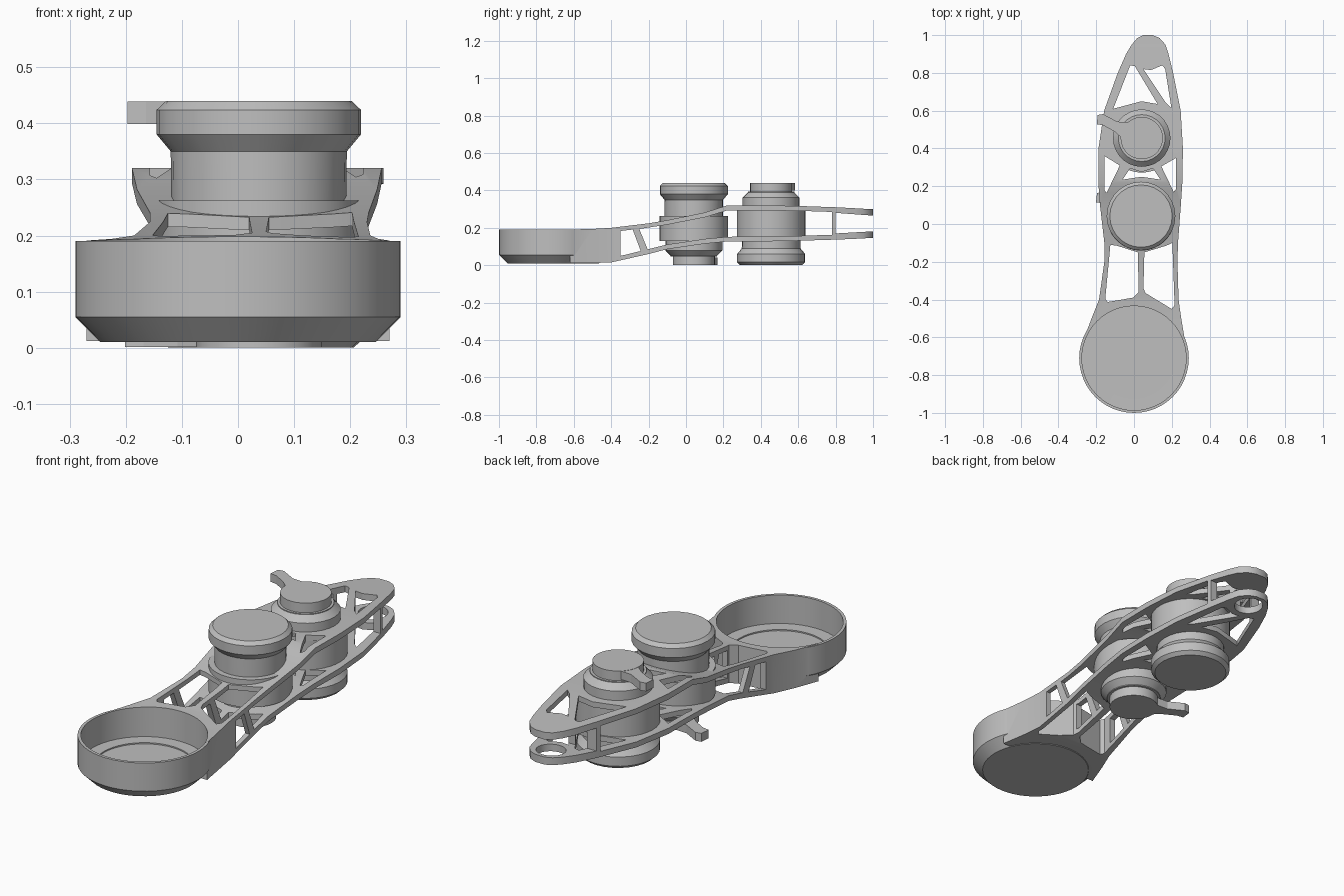
import bpy
import bmesh
import math
from mathutils import Vector

if "Cube" in bpy.data.objects:
    bpy.data.objects.remove(bpy.data.objects["Cube"])

GREY = (0.52, 0.52, 0.52, 1.0)
grey = bpy.data.materials.new("light_grey")
grey.use_nodes = True
grey.diffuse_color = GREY
grey.node_tree.nodes["Principled BSDF"].inputs["Base Color"].default_value = GREY


def make_object(name, bm):
    bmesh.ops.recalc_face_normals(bm, faces=bm.faces)
    mesh = bpy.data.meshes.new(name)
    bm.to_mesh(mesh)
    bm.free()
    ob = bpy.data.objects.new(name, mesh)
    bpy.context.collection.objects.link(ob)
    mesh.materials.append(grey)
    return ob


def select(ob):
    bpy.ops.object.select_all(action='DESELECT')
    ob.select_set(True)
    bpy.context.view_layer.objects.active = ob


def smooth(ob, angle=28):
    select(ob)
    bpy.ops.object.shade_smooth_by_angle(angle=math.radians(angle))


def prism(name, points, depth):
    """Extrude a closed loop of 3D points along the depth vector."""
    bm = bmesh.new()
    face = bm.faces.new([bm.verts.new(p) for p in points])
    moved = bmesh.ops.extrude_face_region(bm, geom=[face])["geom"]
    verts = [v for v in moved if isinstance(v, bmesh.types.BMVert)]
    bmesh.ops.translate(bm, verts=verts, vec=Vector(depth))
    return make_object(name, bm)


def lathe(name, centre, profile, sides=32):
    """Solid of revolution from (radius, z) rings, capped at both ends."""
    bm = bmesh.new()
    rings = []
    for r, z in profile:
        rings.append([bm.verts.new((centre[0] + r * math.cos(2 * math.pi * i / sides),
                                    centre[1] + r * math.sin(2 * math.pi * i / sides), z))
                      for i in range(sides)])
    for a, b in zip(rings, rings[1:]):
        for i in range(sides):
            j = (i + 1) % sides
            bm.faces.new((a[i], a[j], b[j], b[i]))
    bm.faces.new(rings[0])
    bm.faces.new(rings[-1])
    return make_object(name, bm)


def combine(ob, other, operation):
    """Apply a boolean and discard the second object."""
    select(ob)
    mod = ob.modifiers.new("bool", 'BOOLEAN')
    mod.operation = operation
    mod.solver = 'EXACT'
    mod.object = other
    bpy.ops.object.modifier_apply(modifier=mod.name)
    bpy.data.objects.remove(other)


# Arm body: sections of (y, left x, right x, bottom z, top z)
SECTIONS = [
    (-0.62, -0.270, 0.270, 0.012, 0.191), (-0.50, -0.225, 0.250, 0.012, 0.194),
    (-0.40, -0.185, 0.236, 0.015, 0.200), (-0.20, -0.157, 0.230, 0.060, 0.224),
    (-0.10, -0.157, 0.233, 0.086, 0.241), (0.10, -0.180, 0.248, 0.115, 0.282),
    (0.22, -0.189, 0.256, 0.127, 0.320), (0.40, -0.188, 0.259, 0.127, 0.320),
    (0.60, -0.158, 0.247, 0.131, 0.317), (0.80, -0.086, 0.207, 0.137, 0.310),
    (0.90, -0.042, 0.183, 0.141, 0.305), (0.95, -0.012, 0.166, 0.144, 0.302),
    (0.985, 0.018, 0.135, 0.145, 0.300), (1.00, 0.050, 0.098, 0.145, 0.300),
]
bm = bmesh.new()
loops = [[bm.verts.new(p) for p in ((xl, y, zb), (xr, y, zb), (xr, y, zt), (xl, y, zt))]
         for y, xl, xr, zb, zt in SECTIONS]
for a, b in zip(loops, loops[1:]):
    for i in range(4):
        j = (i + 1) % 4
        bm.faces.new((a[i], a[j], b[j], b[i]))
bm.faces.new(loops[0])
bm.faces.new(loops[-1])
arm = make_object("arm_and_cup", bm)

# Cup: chamfered outside joined to the arm, then hollowed with a shallow inner step
CUP = (0, -0.71)
combine(arm, lathe("cup_outside", CUP, [(0.245, 0.01), (0.29, 0.055), (0.29, 0.19)], 48), 'UNION')
combine(arm, lathe("cup_hollow", CUP, [(0.215, 0.047), (0.215, 0.053), (0.276, 0.0535),
                                       (0.276, 0.4)], 48), 'DIFFERENCE')

# Openings cut down through the arm, leaving rails and webs
PLAN_HOLES = [
    [(-0.125, -0.11), (-0.09, -0.115), (0.02, -0.15), (0.025, -0.36), (-0.005, -0.39),
     (-0.14, -0.413), (-0.152, -0.395)],
    [(0.055, -0.15), (0.17, -0.115), (0.203, -0.10), (0.215, -0.43), (0.2, -0.45),
     (0.06, -0.365), (0.05, -0.34)],
    [(-0.157, 0.36), (-0.075, 0.31), (-0.145, 0.165), (-0.157, 0.18)],
    [(-0.02, 0.295), (0.04, 0.275), (0.10, 0.295), (0.14, 0.235), (0.04, 0.25), (-0.06, 0.235)],
    [(0.223, 0.35), (0.145, 0.305), (0.21, 0.17), (0.223, 0.185)],
    [(-0.11, 0.61), (-0.02, 0.84), (0.005, 0.835), (0.125, 0.635), (0.04, 0.65)],
    [(0.05, 0.82), (0.09, 0.815), (0.15, 0.84), (0.165, 0.82), (0.198, 0.615), (0.17, 0.64)],
]
for hole in PLAN_HOLES:
    combine(arm, prism("cutter", [(x, y, -0.2) for x, y in hole], (0, 0, 0.8)), 'DIFFERENCE')

# Openings cut across the arm: slanted window, long gap between rails, open fork at the tip
SIDE_HOLES = [
    [(-0.35, 0.05), (-0.35, 0.183), (-0.285, 0.191), (-0.242, 0.076)],
    [(-0.25, 0.194), (-0.10, 0.217), (0.10, 0.256), (0.22, 0.293), (0.60, 0.291), (0.78, 0.285),
     (0.78, 0.163), (0.60, 0.157), (0.22, 0.152), (0.10, 0.141), (-0.10, 0.111), (-0.205, 0.085)],
    [(0.80, 0.170), (0.80, 0.280), (1.1, 0.258), (1.1, 0.187)],
]
for hole in SIDE_HOLES:
    combine(arm, prism("cutter", [(-0.5, y, z) for y, z in hole], (1, 0, 0)), 'DIFFERENCE')

# Round eye through the lower fork plate only
combine(arm, lathe("cutter", (0.075, 0.915), [(0.066, 0.1), (0.066, 0.22)], 24), 'DIFFERENCE')
smooth(arm)


# Clamps: a wide cap at one end and a lever knob at the other, mirrored by flip
def clamp(prefix, centre, flip):
    def height(z):
        return 0.44 - z if flip else z

    def turned(part, profile, sides=28):
        smooth(lathe(prefix + part, centre, [(r, height(z)) for r, z in profile], sides))

    turned("_cap", [(0.155, 0.20), (0.157, 0.35), (0.182, 0.38), (0.182, 0.424), (0.165, 0.44)])
    turned("_barrel", [(0.183, 0.13), (0.183, 0.262 if not flip else 0.30)], 36)
    turned("_collar", [(0.152, 0.20), (0.152, 0.078), (0.124, 0.05), (0.124, 0.046)])
    turned("_knob", [(0.112, 0.055), (0.112, 0.0)])
    # Bent lever with a widened tip
    outline = [(-0.02, 0.10), (-0.07, 0.083), (-0.13, 0.087), (-0.205, 0.127), (-0.233, 0.122),
               (-0.238, 0.073), (-0.205, 0.068), (-0.145, 0.035), (-0.105, 0.0), (-0.02, 0.0)]
    prism(prefix + "_lever",
          [(centre[0] + x, centre[1] + y, height(0.001)) for x, y in outline],
          (0, 0, height(0.041) - height(0.001)))


clamp("middle_clamp", (0.037, 0.042), False)
clamp("rear_clamp", (0.041, 0.455), True)
